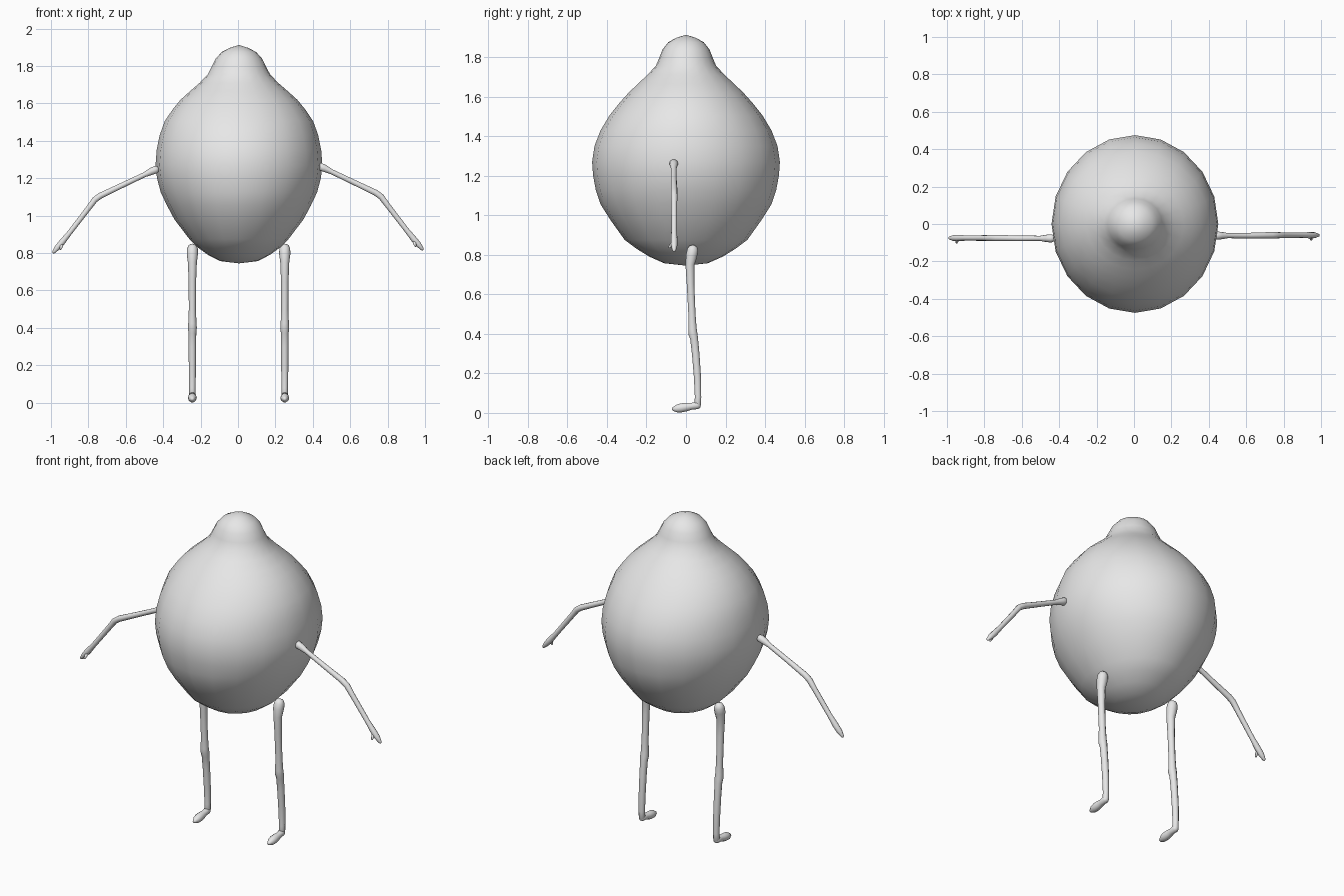
import bpy, bmesh, math
from mathutils import Vector

if "Cube" in bpy.data.objects:
    bpy.data.objects.remove(bpy.data.objects["Cube"])

grey = bpy.data.materials.new("soft grey")
grey.diffuse_color = (0.8, 0.8, 0.8, 1)
grey.use_nodes = True
grey.node_tree.nodes["Principled BSDF"].inputs["Base Color"].default_value = grey.diffuse_color


def skin(name, rings):
    """Loft closed rings of equal length; a one-point ring makes a pole."""
    bm = bmesh.new()
    loops = [[bm.verts.new(p) for p in r] for r in rings]
    for a, b in zip(loops, loops[1:]):
        n = max(len(a), len(b))
        for i in range(n):
            j = (i + 1) % n
            quad = [a[i % len(a)], a[j % len(a)], b[j % len(b)], b[i % len(b)]]
            bm.faces.new(list(dict.fromkeys(quad)))
    bmesh.ops.recalc_face_normals(bm, faces=bm.faces)
    mesh = bpy.data.meshes.new(name)
    bm.to_mesh(mesh)
    bm.free()
    mesh.materials.append(grey)
    mesh.shade_smooth()
    obj = bpy.data.objects.new(name, mesh)
    bpy.context.collection.objects.link(obj)
    return obj


def tube(name, path, axis, sides=10):
    """Limb through (x, y, z, radius) stations with rounded ends."""
    pts = [Vector(p[:3]) for p in path]
    rad = [p[3] for p in path]
    u = Vector(axis)
    first = (pts[0] - pts[1]).normalized()
    last = (pts[-1] - pts[-2]).normalized()

    def ring(c, t, r):
        v = t.cross(u).normalized()
        return [c + r * (math.cos(a) * u + math.sin(a) * v)
                for a in (2 * math.pi * i / sides for i in range(sides))]

    rings = [[pts[0] + first * rad[0] * 0.9],
             ring(pts[0] + first * rad[0] * 0.6, -first, rad[0] * 0.7)]
    for i, p in enumerate(pts):
        t = Vector()
        if i:
            t += (p - pts[i - 1]).normalized()
        if i < len(pts) - 1:
            t += (pts[i + 1] - p).normalized()
        rings.append(ring(p, t.normalized(), rad[i]))
    rings += [ring(pts[-1] + last * rad[-1] * 0.6, last, rad[-1] * 0.7),
              [pts[-1] + last * rad[-1] * 0.9]]
    return skin(name, rings)


# Lemon-shaped body: height, half width, half depth
profile = [(0.757, .10, .11), (0.79, .165, .185), (0.83, .22, .25),
           (0.875, .265, .31), (0.98, .345, .385), (1.055, .385, .432),
           (1.125, .418, .456), (1.20, .438, .470), (1.27, .446, .475),
           (1.35, .440, .463), (1.43, .424, .432), (1.505, .397, .387),
           (1.57, .353, .335), (1.62, .312, .290), (1.665, .262, .243),
           (1.71, .210, .195), (1.755, .167, .153), (1.795, .146, .136),
           (1.84, .124, .118), (1.875, .092, .090), (1.897, .050, .050)]
SEG = 20
rings = [[(0.005, 0, 0.745)]]
for z, rx, ry in profile:
    rings.append([(0.005 + rx * math.cos(2 * math.pi * i / SEG),
                   ry * math.sin(2 * math.pi * i / SEG), z) for i in range(SEG)])
rings.append([(0.005, 0, 1.913)])
skin("body", rings)

X, Y = (1, 0, 0), (0, 1, 0)
for side, word, dy, dz in ((1, "right", 0, 0), (-1, "left", -0.015, -0.016)):
    # Arm with bent elbow and tapered hand
    def arm(path):
        return [(side * x, y + dy, z + dz, r) for x, y, z, r in path]
    tube(word + "_arm", arm([
        (.440, -.062, 1.262, .022), (.465, -.062, 1.252, .020),
        (.50, -.062, 1.235, .014), (.62, -.062, 1.178, .015),
        (.735, -.060, 1.123, .017), (.765, -.060, 1.102, .017),
        (.80, -.060, 1.055, .015), (.90, -.060, .925, .014),
        (.94, -.060, .875, .017), (.965, -.060, .846, .016),
        (.985, -.060, .822, .009)]), Y)
    tube(word + "_thumb", arm([
        (.942, -.062, .865, .009), (.945, -.075, .850, .008),
        (.948, -.084, .838, .006)]), X, 8)

    # Leg with hip, knee and slim shin
    lx = 0.003 + side * 0.247
    tube(word + "_leg", [(lx, y, z, r) for y, z, r in (
        (.034, .825, .029), (.028, .795, .030), (.020, .75, .024),
        (.023, .65, .020), (.030, .50, .019), (.033, .425, .022),
        (.035, .40, .024), (.041, .375, .021), (.049, .30, .020),
        (.058, .18, .019), (.061, .08, .017), (.059, .04, .018))], X)
    # Forward-pointing foot
    tube(word + "_foot", [(lx, y, z, r) for y, z, r in (
        (.058, .038, .020), (.03, .034, .018), (.005, .030, .022),
        (-.02, .026, .024), (-.045, .022, .021), (-.06, .020, .013))], X)
